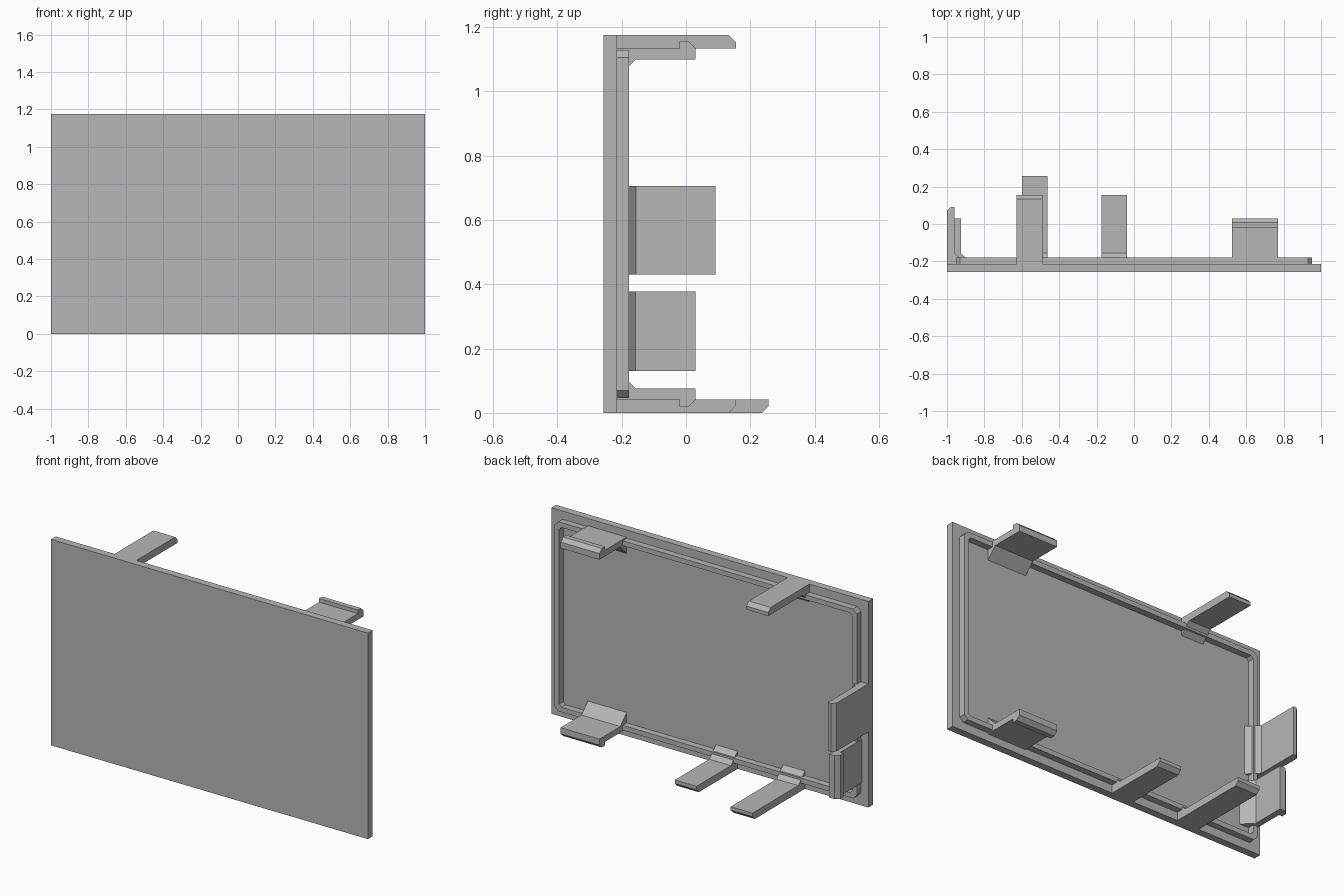
import bpy, bmesh

cube = bpy.data.objects.get("Cube")
if cube:
    bpy.data.objects.remove(cube, do_unlink=True)

HEIGHT = 1.175
FRONT, BACK, LIP = -0.257, -0.215, -0.178

grey = bpy.data.materials.new("plain grey")
grey.use_nodes = True
grey.diffuse_color = (0.47, 0.47, 0.47, 1)
grey.node_tree.nodes["Principled BSDF"].inputs["Base Color"].default_value = grey.diffuse_color


def finish(name, bm):
    bmesh.ops.recalc_face_normals(bm, faces=bm.faces[:])
    mesh = bpy.data.meshes.new(name)
    bm.to_mesh(mesh)
    bm.free()
    mesh.materials.append(grey)
    obj = bpy.data.objects.new(name, mesh)
    bpy.context.collection.objects.link(obj)
    return obj


# Front plate: box bevelled at its corners and around its front face
bm = bmesh.new()
bmesh.ops.create_cube(bm, size=1)
for v in bm.verts:
    v.co.x *= 2
    v.co.y = FRONT if v.co.y < 0 else BACK
    v.co.z = (v.co.z + 0.5) * HEIGHT
edges = [e for e in bm.edges if any(v.co.y == FRONT for v in e.verts)]
bmesh.ops.bevel(bm, geom=edges, offset=0.021, segments=1, affect='EDGES')
finish("front_plate", bm)


# Raised lip: a rectangular ring with cut corners
def cut_rectangle(bm, inset, cut, y):
    x, low, high = 1 - inset, inset, HEIGHT - inset
    points = [(-x + cut, low), (x - cut, low), (x, low + cut), (x, high - cut),
              (x - cut, high), (-x + cut, high), (-x, high - cut), (-x, low + cut)]
    return [bm.verts.new((px, y, pz)) for px, pz in points]


bm = bmesh.new()
loops = [cut_rectangle(bm, *args) for args in
         ((0.047, 0.023, BACK), (0.047, 0.023, LIP), (0.075, 0.015, LIP), (0.075, 0.015, BACK))]
for a, b in zip(loops, loops[1:] + loops[:1]):
    for i in range(8):
        j = (i + 1) % 8
        bm.faces.new((a[i], a[j], b[j], b[i]))
finish("back_lip", bm)


# Clip profiles: (distance inward from the plate edge, y)
def tab_profile(end):
    return [(0, BACK), (0, end - 0.021), (0.021, end), (0.041, end),
            (0.041, -0.155), (0.101, BACK)]


hook_profile = [(0.041, BACK), (0.041, -0.02), (0.02, -0.02), (0.02, 0.008),
                (0.041, 0.03), (0.076, 0.03), (0.076, -0.157), (0.134, BACK)]

place = {
    "bottom": lambda d, y, t: (t, y, d),
    "top": lambda d, y, t: (t, y, HEIGHT - d),
    "right": lambda d, y, t: (-1 + d, y, t),
}


def clip(name, side, profile, start, end):
    bm = bmesh.new()
    caps = [[bm.verts.new(place[side](d, y, t)) for d, y in profile] for t in (start, end)]
    for cap in caps:
        bm.faces.new(cap)
    n = len(profile)
    for i in range(n):
        j = (i + 1) % n
        bm.faces.new((caps[0][i], caps[0][j], caps[1][j], caps[1][i]))
    finish(name, bm)


# Flat tabs
clip("top_tab", "top", tab_profile(0.155), -0.628, -0.49)
clip("bottom_long_tab", "bottom", tab_profile(0.257), -0.6, -0.462)
clip("bottom_short_tab", "bottom", tab_profile(0.155), -0.175, -0.038)
clip("right_tab", "right", tab_profile(0.092), 0.43, 0.705)

# Hooked clips
clip("top_hook", "top", hook_profile, 0.525, 0.77)
clip("bottom_hook", "bottom", hook_profile, 0.525, 0.77)
clip("right_hook", "right", hook_profile, 0.13, 0.378)
